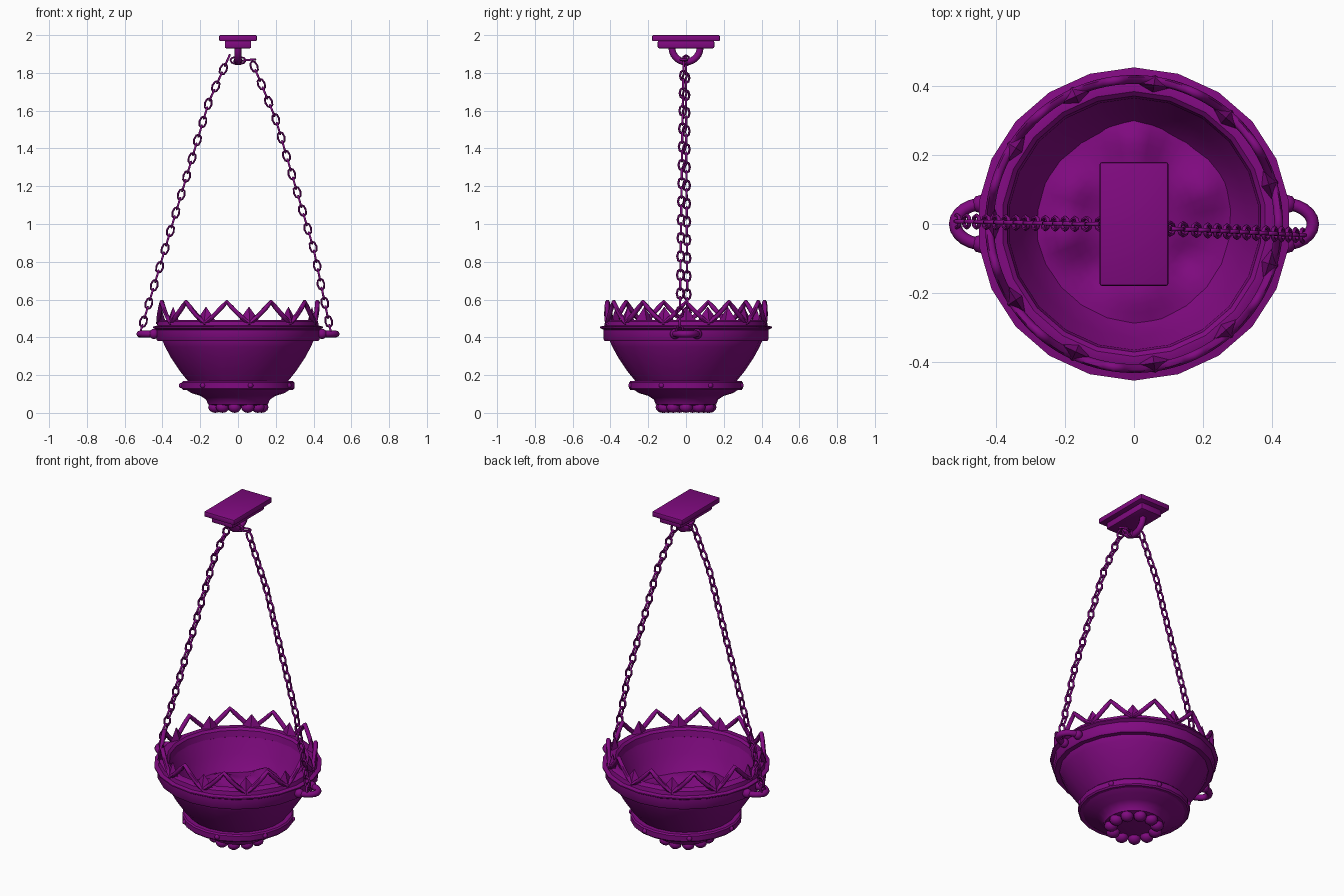
import bpy, bmesh, math
from math import pi, sin, cos, exp, hypot
from mathutils import Vector, Matrix

if "Cube" in bpy.data.objects:
    bpy.data.objects.remove(bpy.data.objects["Cube"])

purple = bpy.data.materials.new("purple")
purple.diffuse_color = (0.216, 0.003, 0.216, 1)
purple.use_nodes = True
purple.node_tree.nodes["Principled BSDF"].inputs["Base Color"].default_value = purple.diffuse_color
N = 11            # crown repeats
SIDES = 22        # bowl sides


def finish(ob, angle=40):
    ob.data.materials.clear()
    ob.data.materials.append(purple)
    bpy.ops.object.select_all(action='DESELECT')
    ob.select_set(True)
    bpy.context.view_layer.objects.active = ob
    bpy.ops.object.shade_smooth_by_angle(angle=math.radians(angle))
    return ob


def from_bmesh(name, bm, angle=40):
    bmesh.ops.recalc_face_normals(bm, faces=bm.faces)
    me = bpy.data.meshes.new(name)
    bm.to_mesh(me)
    bm.free()
    ob = bpy.data.objects.new(name, me)
    bpy.context.collection.objects.link(ob)
    return finish(ob, angle)


def tubes(name, paths, radius, closed=False, res=1, angle=60):
    cu = bpy.data.curves.new(name, 'CURVE')
    cu.dimensions = '3D'
    cu.bevel_depth = radius
    cu.bevel_resolution = res
    cu.use_fill_caps = True
    for pts in paths:
        sp = cu.splines.new('POLY')
        sp.points.add(len(pts) - 1)
        for p, co in zip(sp.points, pts):
            p.co = (*co, 1)
        sp.use_cyclic_u = closed
    ob = bpy.data.objects.new(name, cu)
    bpy.context.collection.objects.link(ob)
    bpy.ops.object.select_all(action='DESELECT')
    ob.select_set(True)
    bpy.context.view_layer.objects.active = ob
    bpy.ops.object.convert(target='MESH')
    return finish(bpy.context.view_layer.objects.active, angle)


def lathe(name, profile, sides=SIDES, angle=35):
    bm = bmesh.new()
    vs = [bm.verts.new((r, 0, z)) for r, z in profile]
    es = [bm.edges.new(e) for e in zip(vs, vs[1:])]
    bmesh.ops.rotate(bm, verts=vs, cent=(0, 0, 0), matrix=Matrix.Rotation(pi / sides, 3, 'Z'))
    bmesh.ops.spin(bm, geom=vs + es, cent=(0, 0, 0), axis=(0, 0, 1), angle=2 * pi, steps=sides)
    bmesh.ops.remove_doubles(bm, verts=bm.verts, dist=1e-4)
    return from_bmesh(name, bm, angle)


def plate(name, sx, sy, z0, z1):
    bm = bmesh.new()
    bmesh.ops.create_cube(bm, size=1, matrix=Matrix.Translation((0, 0, (z0 + z1) / 2))
                          @ Matrix.Diagonal((sx, sy, z1 - z0, 1)))
    bmesh.ops.bevel(bm, geom=bm.edges[:], offset=0.007, segments=2, affect='EDGES', profile=0.5)
    return from_bmesh(name, bm)


# ceiling mount
plate("ceiling_plate", 0.20, 0.36, 1.968, 2.0)
plate("ceiling_plate_step", 0.14, 0.30, 1.93, 1.97)
tubes("ceiling_hook", [[(0, 0.075 * cos(a), 1.935 - 0.077 * sin(a))
                        for a in [pi * i / 12 for i in range(13)]]], 0.018, res=2)

# bowl, outer wall then inner wall
lathe("bowl", [(0, 0.035), (0.12, 0.035), (0.16, 0.045), (0.17, 0.07), (0.20, 0.09), (0.25, 0.105),
               (0.28, 0.125), (0.28, 0.16), (0.265, 0.165), (0.31, 0.22), (0.36, 0.295),
               (0.39, 0.35), (0.405, 0.385), (0.40, 0.45), (0.37, 0.45), (0.33, 0.36),
               (0.28, 0.27), (0.22, 0.21), (0, 0.20)])
lathe("lower_band", [(0.27, 0.122), (0.295, 0.122), (0.302, 0.13), (0.302, 0.16),
                     (0.295, 0.168), (0.262, 0.168)])
lathe("rim_band", [(0.39, 0.38), (0.43, 0.38), (0.437, 0.39), (0.437, 0.44), (0.455, 0.45),
                   (0.455, 0.457), (0.432, 0.462), (0.427, 0.485), (0.415, 0.492),
                   (0.385, 0.492), (0.372, 0.48), (0.365, 0.445), (0.39, 0.43)])

# rivets on lower band
bm = bmesh.new()
for i in range(7):
    a = (i + 0.5) * 2 * pi / 7
    bmesh.ops.create_uvsphere(bm, u_segments=8, v_segments=6, radius=0.015,
                              matrix=Matrix.Translation((0.298 * cos(a), 0.298 * sin(a), 0.145)))
from_bmesh("band_rivets", bm, 60)

# petal rosette under the bowl
bm = bmesh.new()
for i in range(N):
    m = (Matrix.Rotation(i * 2 * pi / N, 4, 'Z') @ Matrix.Translation((0.125, 0, 0.03))
         @ Matrix.Diagonal((0.038, 0.036, 0.03, 1)))
    bmesh.ops.create_uvsphere(bm, u_segments=10, v_segments=6, radius=1, matrix=m)
from_bmesh("base_petals", bm, 60)

# crown: pointed zigzag arches
STEPS = 10
crown = []
for i in range(N * STEPS):
    a = i * 2 * pi / (N * STEPS)
    t = abs((i % STEPS) / STEPS * 2 - 1)          # 1 at peak, 0 in valley
    crown.append((0.42 * cos(a), 0.42 * sin(a), 0.475 + 0.112 * t ** 1.15))
tubes("crown_arches", [crown], 0.013, closed=True, res=1)

# solid pointed leaves in the valleys
bm = bmesh.new()
for i in range(N):
    m = (Matrix.Rotation((i + 0.5) * 2 * pi / N, 4, 'Z') @ Matrix.Translation((0.408, 0, 0.515))
         @ Matrix.Diagonal((0.028, 0.068, 1, 1)))
    bmesh.ops.create_cone(bm, cap_ends=True, segments=4, radius1=1, radius2=0.03, depth=0.09, matrix=m)
from_bmesh("crown_leaves", bm)

# side handles with end knobs
for s, side in ((1, "right"), (-1, "left")):
    tubes(side + "_handle", [[(s * (0.43 + 0.09 * sin(a)), 0.06 * cos(a), 0.418)
                              for a in [pi * i / 12 for i in range(13)]]], 0.018, res=2)
    bm = bmesh.new()
    for y in (-0.058, 0.058):
        bmesh.ops.create_uvsphere(bm, u_segments=10, v_segments=8, radius=0.027,
                                  matrix=Matrix.Translation((s * 0.445, y, 0.418)))
    from_bmesh(side + "_handle_knobs", bm, 60)


# chains: links alternate by a quarter turn along a path
def chain(name, path, count):
    path = [Vector(p) for p in path]
    lens = [(b - a).length for a, b in zip(path, path[1:])]
    links = []
    for k in range(count):
        d, j = sum(lens) * k / (count - 1), 0
        while j < len(lens) - 1 and d > lens[j]:
            d -= lens[j]
            j += 1
        u = (path[j + 1] - path[j]).normalized()
        c = path[j] + u * d
        w = Vector((0, 1, 0)) if k % 2 else u.cross(Vector((0, 1, 0))).normalized()
        links.append([c + u * 0.031 * cos(a) + w * 0.018 * sin(a)
                      for a in [2 * pi * i / 8 for i in range(8)]])
    tubes(name, links, 0.006, closed=True, res=1)


chain("left_chain", [(-0.01, 0, 1.865), (-0.055, 0, 1.87), (-0.155, 0.0, 1.645), (-0.515, 0.008, 0.435)], 32)
chain("right_chain", [(0.01, -0.01, 1.865), (0.07, -0.012, 1.87), (0.20, -0.018, 1.555),
                      (0.40, -0.028, 0.87), (0.49, -0.033, 0.435)], 32)

# lumpy soil inside the bowl: (x, y, width, height)
bumps = [(0, 0.13, 0.08, 0.05), (0, 0.25, 0.07, 0.06), (0.2, 0.1, 0.07, 0.05), (-0.18, 0.1, 0.06, 0.04),
         (-0.2, -0.03, 0.06, 0.05), (0.02, -0.2, 0.09, 0.04), (0.15, -0.1, 0.05, -0.03),
         (-0.1, -0.13, 0.05, -0.02)]
bm = bmesh.new()
rows = []
for i in range(1, 13):
    r = 0.31 * i / 12
    rows.append([bm.verts.new((r * cos(a), r * sin(a), 0)) for a in [2 * pi * j / 36 for j in range(36)]])
centre = bm.verts.new((0, 0, 0))
for j in range(36):
    k = (j + 1) % 36
    bm.faces.new((centre, rows[0][j], rows[0][k]))
    for p, q in zip(rows, rows[1:]):
        bm.faces.new((p[j], q[j], q[k], p[k]))
for v in bm.verts:
    v.co.z = 0.27 + sum(h * exp(-(hypot(v.co.x - x, v.co.y - y) / w) ** 2) for x, y, w, h in bumps)
from_bmesh("soil", bm, 60)
